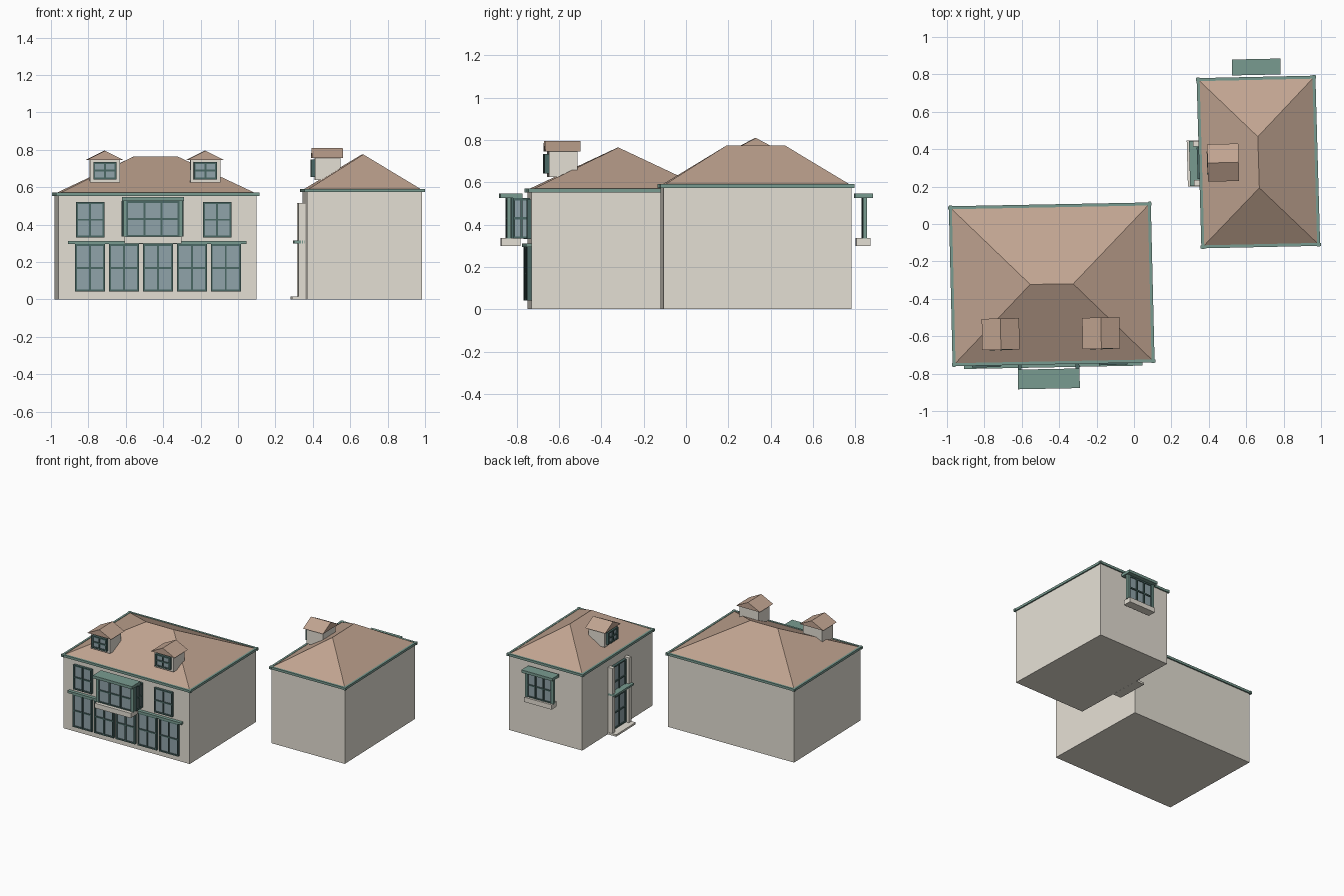
import bpy, bmesh
from math import radians, atan2
from mathutils import Matrix, Vector

if "Cube" in bpy.data.objects:
    bpy.data.objects.remove(bpy.data.objects["Cube"])


def material(name, rgb):
    m = bpy.data.materials.new(name)
    m.diffuse_color = (*rgb, 1)
    m.use_nodes = True
    m.node_tree.nodes["Principled BSDF"].inputs["Base Color"].default_value = m.diffuse_color
    return m


WALL = material("plaster", (0.78, 0.74, 0.66))
ROOF = material("roof_tile", (0.53, 0.37, 0.28))
GREEN = material("green_trim", (0.19, 0.33, 0.28))
DARK = material("dark_frame", (0.07, 0.14, 0.13))
GLASS = material("glass", (0.28, 0.37, 0.40))


def finish(bm, name, mat):
    bmesh.ops.recalc_face_normals(bm, faces=bm.faces)
    me = bpy.data.meshes.new(name)
    bm.to_mesh(me)
    bm.free()
    me.materials.append(mat)
    ob = bpy.data.objects.new(name, me)
    bpy.context.collection.objects.link(ob)


def boxes(name, mat, M, items):
    """One object from boxes (x0, x1, y0, y1, z0, z1) in frame M."""
    bm = bmesh.new()
    for x0, x1, y0, y1, z0, z1 in items:
        c = Vector((x0 + x1, y0 + y1, z0 + z1)) / 2
        s = Matrix.Diagonal((x1 - x0, y1 - y0, z1 - z0, 1))
        bmesh.ops.create_cube(bm, size=1, matrix=M @ Matrix.Translation(c) @ s)
    finish(bm, name, mat)


def solid(name, mat, verts, faces):
    bm = bmesh.new()
    vs = [bm.verts.new(v) for v in verts]
    for f in faces:
        bm.faces.new([vs[i] for i in f])
    finish(bm, name, mat)


def frame(x, y, deg):
    """Facade frame: local x along the wall, local -y outward."""
    return Matrix.Translation((x, y, 0)) @ Matrix.Rotation(radians(deg), 4, 'Z')


def window(name, M, x0, x1, z0, z1, cols, rows, y=0.0):
    boxes(name + "_glass", GLASS, M, [(x0, x1, y - 0.012, y, z0, z1)])
    t, ya = 0.005, y - 0.02
    bars = []
    for i in range(cols + 1):
        x = x0 + (x1 - x0) * i / cols
        bars.append((x - t, x + t, ya, y + 0.002, z0 - t, z1 + t))
    for i in range(rows + 1):
        z = z0 + (z1 - z0) * i / rows
        bars.append((x0 - t, x1 + t, ya + 0.001, y + 0.001, z - t, z + t))
    boxes(name + "_frame", DARK, M, bars)


def house(name, corners, ridge, eave, top):
    """Walls, hipped roof and gutters; corners run counter-clockwise from front left."""
    base = [(x, y, 0) for x, y in corners]
    up = [(x, y, eave) for x, y in corners]
    solid(name + "_walls", WALL, base + up,
          [(3, 2, 1, 0), (4, 5, 6, 7)] + [(i, (i + 1) % 4, (i + 1) % 4 + 4, i + 4) for i in range(4)])
    pts = up + [(x, y, top) for x, y in ridge]
    if abs(ridge[0][0] - ridge[1][0]) > 0.1:
        sides = [(0, 1, 5, 4), (1, 2, 5), (2, 3, 4, 5), (3, 0, 4)]
    else:
        sides = [(0, 1, 4), (1, 2, 5, 4), (2, 3, 5), (3, 0, 4, 5)]
    solid(name + "_roof", ROOF, pts, sides + [(3, 2, 1, 0)])
    for i in range(4):
        a, b = Vector(corners[i]), Vector(corners[(i + 1) % 4])
        d = b - a
        M = Matrix.Translation((*a, 0)) @ Matrix.Rotation(atan2(d.y, d.x), 4, 'Z')
        boxes(f"{name}_gutter_{i}", GREEN, M,
              [(-0.014, d.length + 0.014, -0.01, 0.006, eave - 0.012, eave + 0.006)])


def dormer(name, M, x, y, z0, z1, top):
    boxes(name + "_body", WALL, M, [(x - 0.08, x + 0.08, y, y + 0.135, z0, z1)])
    prof = [(x - 0.1, z1), (x + 0.1, z1), (x, top)]
    vs = [M @ Vector((px, py, pz)) for py in (y - 0.017, y + 0.15) for px, pz in prof]
    solid(name + "_roof", ROOF, vs,
          [(0, 1, 2), (5, 4, 3), (0, 3, 4, 1), (1, 4, 5, 2), (2, 5, 3, 0)])
    window(name + "_window", M, x - 0.057, x + 0.057, z0 + 0.022, z1 - 0.015, 2, 2, y)


# House shells
house("large_house", [(-0.96, -0.75), (0.10, -0.73), (0.08, 0.105), (-0.98, 0.085)],
      [(-0.555, -0.323), (-0.325, -0.32)], 0.565, 0.765)
house("small_house", [(0.37, -0.12), (0.985, -0.107), (0.96, 0.783), (0.345, 0.77)],
      [(0.67, 0.193), (0.662, 0.467)], 0.585, 0.775)

A = frame(-0.43, -0.74, 1.1)         # large house front
B = frame(0.357, 0.325, -88.5)       # small house left side
C = frame(0.655, 0.777, 181.2)       # small house back

# Large house: five shop windows, two upper windows, long ledge
for i in range(5):
    x = -0.4365 + i * 0.1815
    window(f"ground_window_{i}", A, x, x + 0.15, 0.047, 0.29, 2, 2)
for i, x in enumerate((-0.432, 0.247)):
    window(f"upper_window_{i}", A, x, x + 0.142, 0.337, 0.515, 2, 2)
boxes("front_ledge", GREEN, A, [(-0.48, 0.475, -0.026, 0, 0.295, 0.311)])


# Projecting bays with canopy and sill
def bay(name, M, x, hw, hc, panel, canopy, sill, cols):
    window(name + "_window", M, x - hw, x + hw, 0.34, 0.52, cols, 2, panel + 0.01)
    boxes(name + "_canopy", GREEN, M, [(x - hc, x + hc, *canopy, 0.527, 0.548)])
    boxes(name + "_posts", GREEN, M,
          [(x + s * (hw + 0.012) - 0.008, x + s * (hw + 0.012) + 0.008,
            panel - 0.01, panel + 0.01, 0.335, 0.53) for s in (-1, 1)])
    boxes(name + "_sill", WALL, M, [(x - hw - 0.015, x + hw + 0.015, *sill, 0.3, 0.337)])


bay("front_bay", A, -0.027, 0.137, 0.165, -0.1, (-0.14, -0.035), (-0.135, -0.045), 3)
for s in (-1, 1):
    S = A @ Matrix.Translation((-0.027 + s * 0.145, -0.04, 0)) @ Matrix.Rotation(radians(90 * s), 4, 'Z')
    window("front_bay_side_" + ("left" if s < 0 else "right"), S, -0.036, 0.036, 0.34, 0.52, 2, 2)
bay("back_bay", C, 0, 0.1, 0.13, -0.067, (-0.105, -0.02), (-0.092, -0.028), 3)

# Small house entrance
window("door", B, -0.08, 0.08, 0.025, 0.5, 2, 4)
boxes("door_pilasters", WALL, B,
      [(s * 0.105 - 0.015, s * 0.105 + 0.015, -0.038, 0, 0, 0.515) for s in (-1, 1)])
boxes("door_ledge", GREEN, B, [(-0.12, 0.12, -0.06, 0, 0.3, 0.315)])
boxes("door_step", WALL, B, [(-0.123, 0.123, -0.072, 0, 0, 0.015)])

# Dormers
dormer("dormer_left", A, -0.28, 0.09, 0.625, 0.745, 0.795)
dormer("dormer_right", A, 0.257, 0.085, 0.625, 0.745, 0.795)
dormer("dormer_small_house", B, 0, 0.053, 0.638, 0.757, 0.81)
